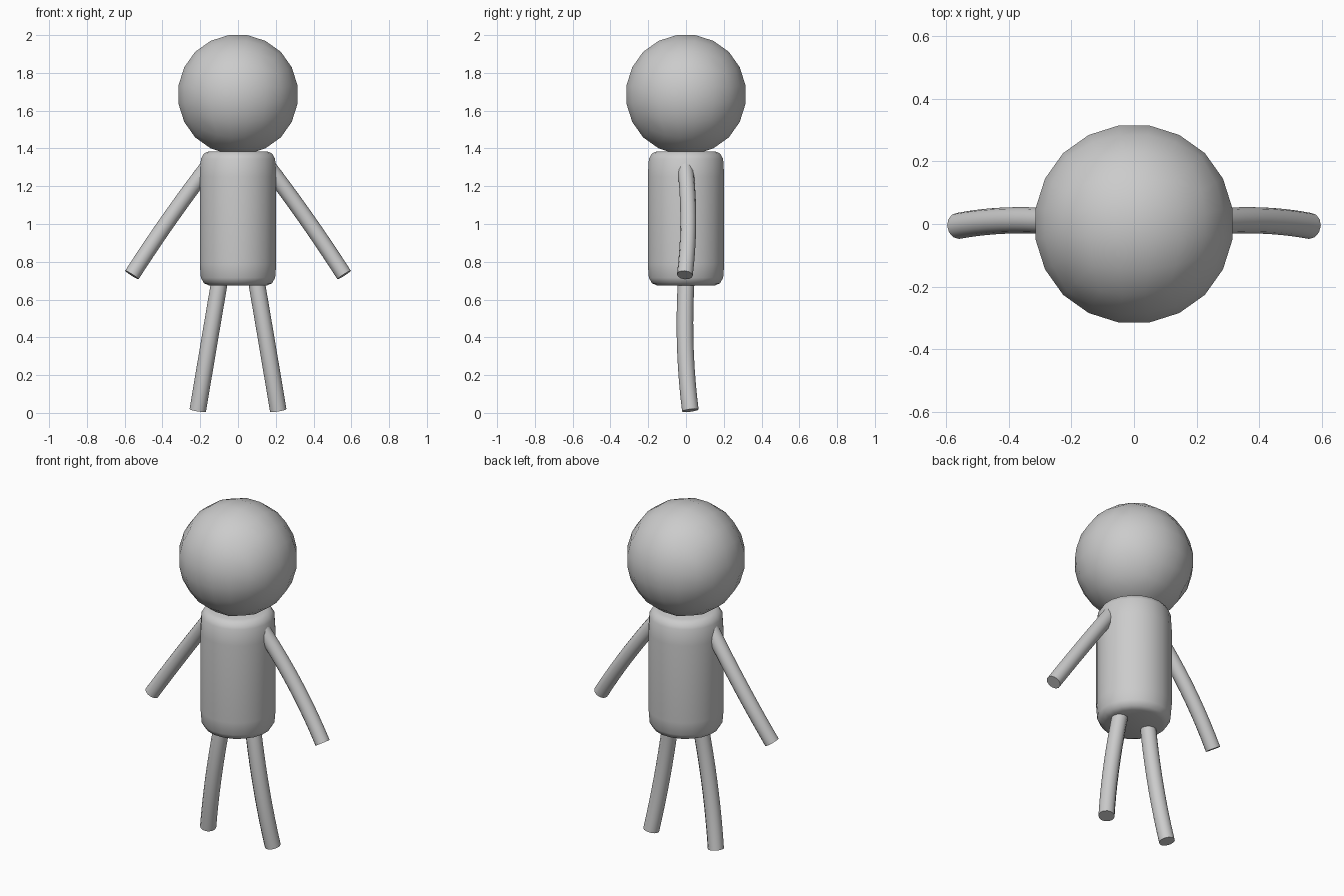
import bpy, bmesh, math
from mathutils import Vector

if "Cube" in bpy.data.objects:
    bpy.data.objects.remove(bpy.data.objects["Cube"])

grey = bpy.data.materials.new("plain grey")
grey.diffuse_color = (0.6, 0.6, 0.6, 1)
grey.use_nodes = True
grey.node_tree.nodes["Principled BSDF"].inputs["Base Color"].default_value = grey.diffuse_color


def finish(bm, name):
    bmesh.ops.recalc_face_normals(bm, faces=bm.faces)
    mesh = bpy.data.meshes.new(name)
    bm.to_mesh(mesh)
    bm.free()
    mesh.materials.append(grey)
    ob = bpy.data.objects.new(name, mesh)
    bpy.context.collection.objects.link(ob)
    bpy.ops.object.select_all(action='DESELECT')
    ob.select_set(True)
    bpy.context.view_layer.objects.active = ob
    bpy.ops.object.shade_smooth_by_angle(angle=math.radians(40))
    return ob


def loft(rings, name):
    """Skin a list of point rings and cap both ends."""
    bm = bmesh.new()
    rings = [[bm.verts.new(p) for p in ring] for ring in rings]
    n = len(rings[0])
    for a, b in zip(rings, rings[1:]):
        for i in range(n):
            j = (i + 1) % n
            bm.faces.new((a[i], a[j], b[j], b[i]))
    bm.faces.new(rings[0])
    bm.faces.new(rings[-1])
    return finish(bm, name)


def tube(ends, bend, name, radius=0.044, sides=12, steps=10):
    """Round limb along a quadratic curve through start, middle and end."""
    p0, p2 = Vector(ends[0]), Vector(ends[1])
    p1 = Vector(bend) * 2 - (p0 + p2) / 2
    rings = []
    for s in range(steps + 1):
        t = s / steps
        c = p0 * (1 - t) ** 2 + p1 * 2 * t * (1 - t) + p2 * t * t
        tan = ((p1 - p0) * (1 - t) + (p2 - p1) * t).normalized()
        u = tan.cross(Vector((0, 1, 0))).normalized()
        v = tan.cross(u)
        rings.append([c + (u * math.cos(a) + v * math.sin(a)) * radius
                      for a in (math.tau * i / sides for i in range(sides))])
    return loft(rings, name)


# Head: ball made from a cube with five divisions per side
bm = bmesh.new()
bmesh.ops.create_cube(bm, size=2)
bmesh.ops.subdivide_edges(bm, edges=bm.edges[:], cuts=4, use_grid_fill=True)
for v in bm.verts:
    p = Vector([math.tan(c * math.pi / 4) for c in v.co])
    v.co = p.normalized() * 0.3225 + Vector((0, 0, 1.685))
finish(bm, "head")

# Torso: upright drum with rounded rims
profile = [(0.155, 0.675), (0.182, 0.686), (0.199, 0.715), (0.205, 0.79),
           (0.205, 1.25), (0.199, 1.345), (0.182, 1.374), (0.155, 1.385)]
sides = 20
loft([[(r * math.cos(a), r * math.sin(a), z)
       for a in (math.tau * (i + 0.5) / sides for i in range(sides))]
      for r, z in profile], "torso")

# Arms and legs, mirrored left and right
for s, side in ((1, "right"), (-1, "left")):
    tube([(s * 0.155, -0.005, 1.31), (s * 0.562, -0.006, 0.73)],
         (s * 0.366, 0.012, 1.022), side + "_arm", 0.042)
    tube([(s * 0.08, 0.008, 0.80), (s * 0.213, 0.023, 0.013)],
         (s * 0.148, -0.005, 0.40), side + "_leg")
